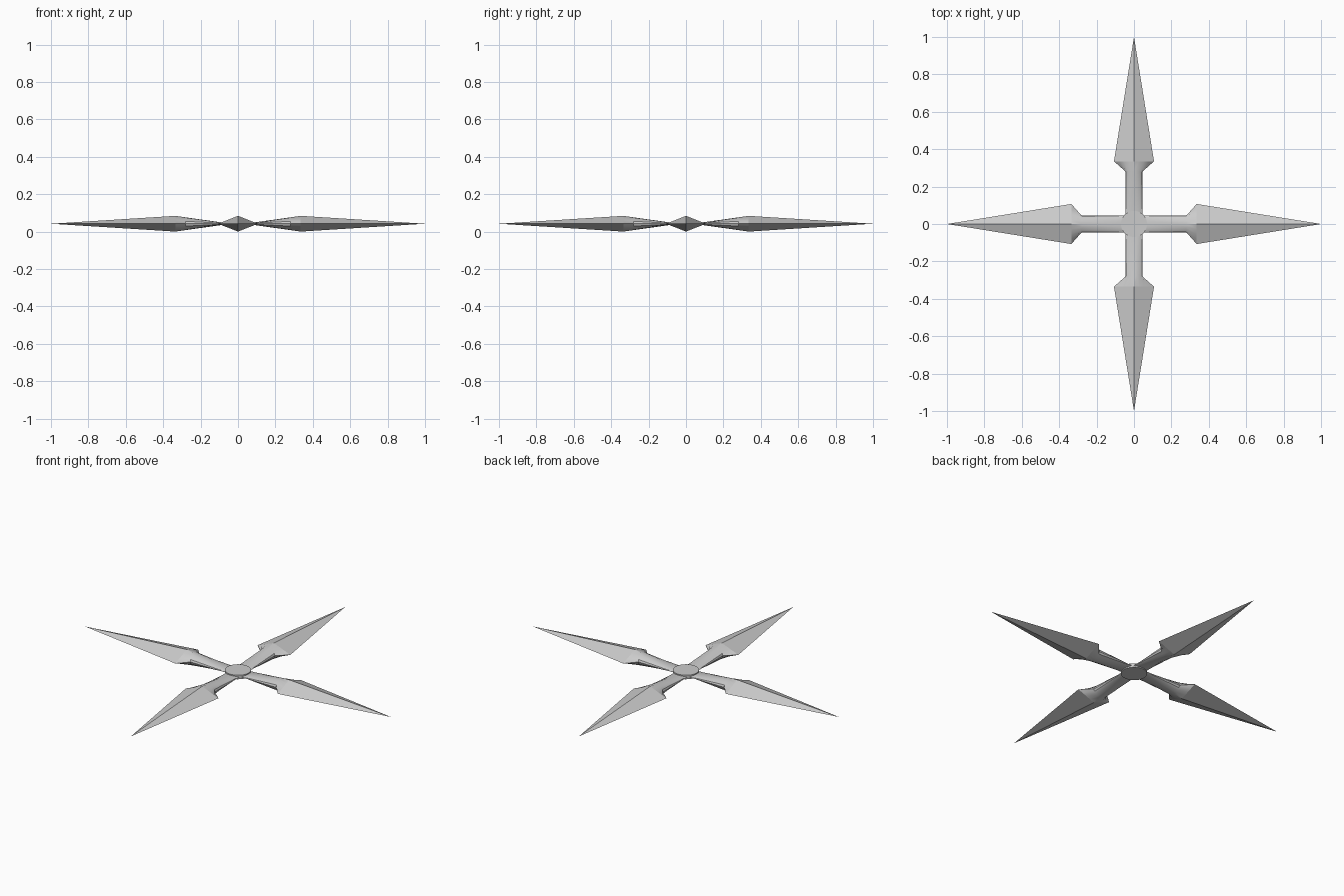
import bpy, bmesh, math
from mathutils import Matrix

cube = bpy.data.objects.get("Cube")
if cube:
    bpy.data.objects.remove(cube)

MID = 0.042      # height of the flat middle plane, also half the thickness
N = 16           # points around each cross-section

steel = bpy.data.materials.new("grey steel")
steel.use_nodes = True
steel.diffuse_color = (0.6, 0.6, 0.6, 1)
steel.node_tree.nodes["Principled BSDF"].inputs["Base Color"].default_value = (0.6, 0.6, 0.6, 1)


def finish(bm, name):
    """Sharpen hard edges and turn the bmesh into an object."""
    bmesh.ops.recalc_face_normals(bm, faces=bm.faces)
    for e in bm.edges:
        e.smooth = e.calc_face_angle(0) < math.radians(32)
    me = bpy.data.meshes.new(name)
    bm.to_mesh(me)
    bm.free()
    me.materials.append(steel)
    ob = bpy.data.objects.new(name, me)
    bpy.context.collection.objects.link(ob)
    return ob


def ellipse(bm, x, w, h):
    return [bm.verts.new((x, w * math.cos(a), h * math.sin(a)))
            for a in (2 * math.pi * i / N for i in range(N))]


def diamond(bm, x, w, h):
    corners = [(w, 0), (0, h), (-w, 0), (0, -h)]
    ring = []
    for q in range(4):
        (y0, z0), (y1, z1) = corners[q], corners[(q + 1) % 4]
        for s in range(N // 4):
            t = s / (N // 4)
            ring.append(bm.verts.new((x, y0 + (y1 - y0) * t, z0 + (z1 - z0) * t)))
    return ring


def make_arm(name, turn):
    """Thin shaft that swells into a shoulder, then a four-sided blade."""
    bm = bmesh.new()
    rings = [ellipse(bm, 0.0, 0.045, 0.005),
             ellipse(bm, 0.08, 0.045, 0.006),
             ellipse(bm, 0.28, 0.045, 0.034),
             diamond(bm, 0.335, 0.107, MID)]
    for a, b in zip(rings, rings[1:]):
        for i in range(N):
            j = (i + 1) % N
            bm.faces.new((a[i], a[j], b[j], b[i])).smooth = True
    bm.faces.new(rings[0])
    # blade: four flat faces meeting at the point
    tip = bm.verts.new((1.0, 0, 0))
    base, step = rings[-1], N // 4
    for q in range(4):
        side = [base[(q * step + s) % N] for s in range(step + 1)]
        bm.faces.new(side + [tip])
    bm.transform(Matrix.Translation((0, 0, MID)) @ Matrix.Rotation(turn, 4, "Z"))
    return finish(bm, name)


for k, name in enumerate(("left_blade_arm", "back_blade_arm",
                          "right_blade_arm", "front_blade_arm")):
    make_arm(name, k * math.pi / 2)

# small round hub joining the four shafts
bm = bmesh.new()
bmesh.ops.create_cone(bm, cap_ends=True, segments=24, radius1=0.07, radius2=0.07,
                      depth=0.024, matrix=Matrix.Translation((0, 0, MID)))
for f in bm.faces:
    f.smooth = abs(f.normal.z) < 0.5
finish(bm, "centre_hub")
